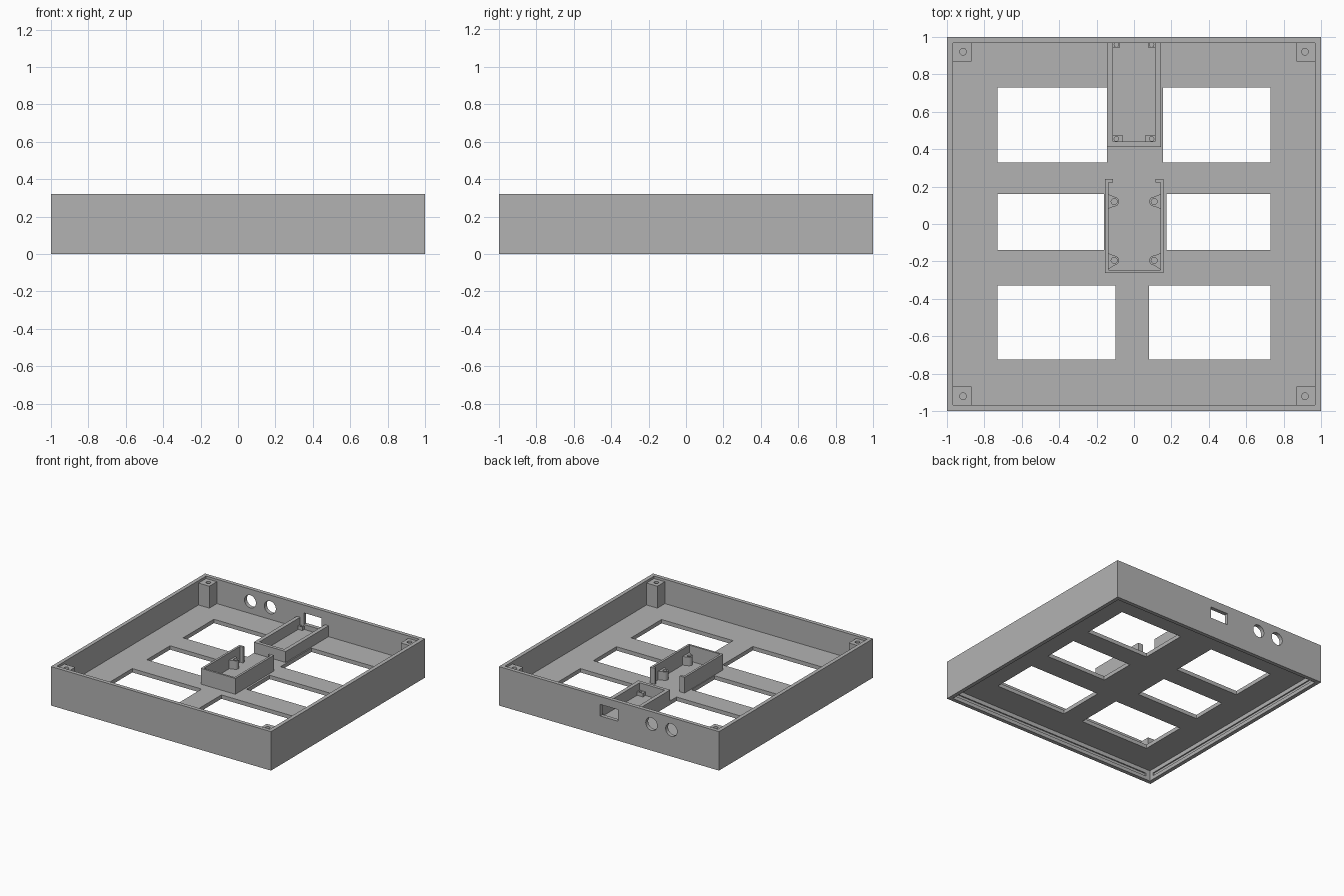
import bpy, bmesh, math

if "Cube" in bpy.data.objects:
    bpy.data.objects.remove(bpy.data.objects["Cube"])

grey = bpy.data.materials.new("plain grey")
grey.diffuse_color = (0.45, 0.45, 0.45, 1)
grey.use_nodes = True
grey.node_tree.nodes["Principled BSDF"].inputs["Base Color"].default_value = grey.diffuse_color

FLOOR, TOP, WALL = 0.12, 0.32, 0.032
IN = 1 - WALL


def finish(name, bm):
    bmesh.ops.recalc_face_normals(bm, faces=bm.faces)
    me = bpy.data.meshes.new(name)
    bm.to_mesh(me)
    bm.free()
    me.materials.append(grey)
    ob = bpy.data.objects.new(name, me)
    bpy.context.collection.objects.link(ob)
    return ob


def prism(name, pts, z0, z1):
    """Extrude a flat outline upwards."""
    bm = bmesh.new()
    face = bm.faces.new([bm.verts.new((x, y, z0)) for x, y in pts])
    res = bmesh.ops.extrude_face_region(bm, geom=[face])
    vs = [v for v in res["geom"] if isinstance(v, bmesh.types.BMVert)]
    bmesh.ops.translate(bm, verts=vs, vec=(0, 0, z1 - z0))
    return finish(name, bm)


def box(name, x0, x1, y0, y1, z0, z1):
    return prism(name, [(x0, y0), (x1, y0), (x1, y1), (x0, y1)], z0, z1)


def circle(cx, cy, r, n=24):
    return [(cx + r * math.cos(2 * math.pi * i / n), cy + r * math.sin(2 * math.pi * i / n)) for i in range(n)]


def cut(ob, cutters):
    """Subtract the cutters, then remove them."""
    for c in cutters:
        m = ob.modifiers.new("cut", 'BOOLEAN')
        m.operation, m.object, m.solver = 'DIFFERENCE', c, 'EXACT'
        bpy.context.view_layer.objects.active = ob
        bpy.ops.object.modifier_apply(modifier=m.name)
        bpy.data.objects.remove(c)


def smooth(ob):
    bpy.ops.object.select_all(action='DESELECT')
    ob.select_set(True)
    bpy.context.view_layer.objects.active = ob
    bpy.ops.object.shade_smooth_by_angle(angle=math.radians(30))


# Case: square block hollowed above and below the floor plate
case = box("case", -1, 1, -1, 1, 0, TOP)
cutters = [box("cutter", -IN, IN, -IN, IN, FLOOR, 0.5),
           box("cutter", -IN, IN, -IN, IN, -0.2, 0.088)]

# Floor windows
for y0, y1, xl, xr in ((0.33, 0.73, -0.145, 0.155), (-0.14, 0.16, -0.16, 0.175), (-0.725, -0.33, -0.1, 0.08)):
    cutters += [box("cutter", -0.73, xl, y0, y1, 0.05, 0.15),
                box("cutter", xr, 0.73, y0, y1, 0.05, 0.15)]

# Rear socket window and two round ports
cutters.append(box("cutter", -0.08, 0.08, 0.9, 1.1, 0.16, 0.255))
for x in (-0.386, -0.567):
    port = prism("cutter", circle(0, 0, 0.052, 32), -0.1, 0.1)
    port.rotation_euler.x = math.pi / 2
    port.location = (x, 1, 0.218)
    cutters.append(port)

# Snap grooves inside the lower rim
for s in (-1, 1):
    a, b = sorted((s * 0.95, s * (IN + 0.01)))
    cutters += [box("cutter", -0.93, 0.93, a, b, 0.03, 0.055),
                box("cutter", a, b, -0.93, 0.93, 0.03, 0.055)]
bpy.context.view_layer.update()
cut(case, cutters)
smooth(case)

# Corner screw posts
for sx in (-1, 1):
    for sy in (-1, 1):
        xs = sorted((sx * 0.87, sx * IN))
        ys = sorted((sy * 0.87, sy * IN))
        post = box("corner_post", *xs, *ys, FLOOR, 0.3)
        cut(post, [prism("cutter", circle(sx * 0.914, sy * 0.921, 0.018), 0.15, 0.4)])
        smooth(post)

# Rear tray: U-shaped wall against the back of the case
prism("rear_tray", [(-0.145, IN), (-0.145, 0.412), (0.145, 0.412), (0.145, IN),
                    (0.113, IN), (0.113, 0.44), (-0.113, 0.44), (-0.113, IN)], FLOOR, 0.21)
for s in (-1, 1):
    for y0, y1, yc, w in ((0.44, 0.473, 0.455, 0.06), (0.943, IN, 0.958, 0.075)):
        xs = sorted((s * w, s * 0.113))
        peg = box("rear_tray_peg", *xs, y0, y1, FLOOR, 0.15)
        cut(peg, [prism("cutter", circle(s * 0.094, yc, 0.012, 16), 0.125, 0.2)])
        smooth(peg)

# Centre tray: U-shaped wall with hooked ends
half = [(0.157, -0.262), (0.157, 0.24), (0.113, 0.24), (0.113, 0.222), (0.139, 0.222), (0.139, -0.246)]
outline = half + [(-x, y) for x, y in reversed(half)]
prism("centre_tray", [(x + 0.002, y) for x, y in outline], FLOOR, 0.25)

# Centre tray pegs: round noses flaring into the side walls
for s in (-1, 1):
    for cy, lo, hi in ((0.12, 0.08, 0.16), (-0.195, -0.245, -0.155)):
        cx = s * 0.107 + 0.001
        nose = [(cx - s * 0.026 * math.cos(a), cy + 0.026 * math.sin(a))
                for a in (math.pi * (i / 12 - 0.5) for i in range(13))]
        wall = s * 0.142 + 0.002
        peg = prism("centre_tray_peg", [(wall, lo)] + nose + [(wall, hi)], FLOOR, 0.19)
        cut(peg, [prism("cutter", circle(cx, cy, 0.016, 20), 0.13, 0.3)])
        smooth(peg)
